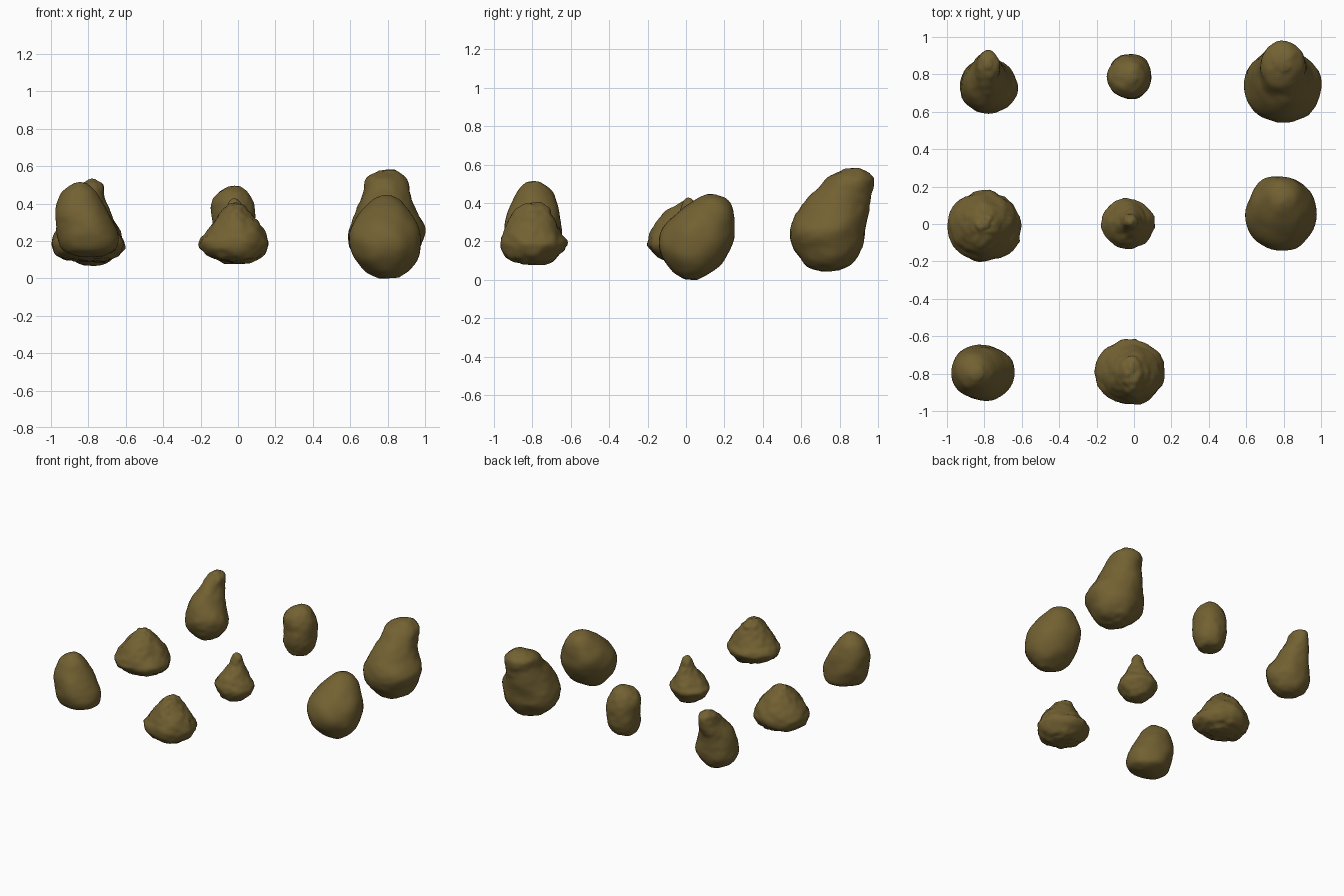
import bpy, bmesh, math
from mathutils import Vector, noise

# one olive-brown stone colour
stone = bpy.data.materials.new("olive_brown_stone")
stone.diffuse_color = (0.17, 0.12, 0.032, 1)

SEGMENTS, STEPS = 44, 6


def spline(a, b, c, d, t):
    """Catmull-Rom point between b and c."""
    return [0.5 * (2 * q + (r - p) * t + (2 * p - 5 * q + 4 * r - s) * t * t
                   + (3 * q - p - 3 * r + s) * t ** 3)
            for p, q, r, s in zip(a, b, c, d)]


def rock(name, rings, rough=0.004):
    """Loft a stone through rings of (z, x min, x max, y min, y max)."""
    n = len(rings)
    rows = []
    for i in range(n - 1):
        a, d = rings[max(i - 1, 0)], rings[min(i + 2, n - 1)]
        rows += [spline(a, rings[i], rings[i + 1], d, k / STEPS) for k in range(STEPS)]
    rows.append(rings[-1])

    bm = bmesh.new()
    loops = []
    for z, x0, x1, y0, y1 in rows:
        loop = []
        for s in range(SEGMENTS):
            t = 2 * math.pi * s / SEGMENTS
            loop.append(bm.verts.new(((x0 + x1) / 2 + (x1 - x0) / 2 * math.cos(t),
                                      (y0 + y1) / 2 + (y1 - y0) / 2 * math.sin(t), z)))
        loops.append(loop)
    for lo, hi in zip(loops, loops[1:]):
        for s in range(SEGMENTS):
            e = (s + 1) % SEGMENTS
            bm.faces.new((lo[s], lo[e], hi[e], hi[s]))
    # domed end caps
    for loop, row, sign in ((loops[0], rows[0], -1), (loops[-1], rows[-1], 1)):
        tip = bm.verts.new(((row[1] + row[2]) / 2, (row[3] + row[4]) / 2, row[0] + sign * 0.004))
        for s in range(SEGMENTS):
            bm.faces.new((loop[s], loop[(s + 1) % SEGMENTS], tip))
    bmesh.ops.recalc_face_normals(bm, faces=bm.faces)

    # broad lumps plus a finer weathered surface
    bm.normal_update()
    moves = [(v, v.normal * (0.011 * noise.noise(v.co * 9)
                             + rough * noise.noise(v.co * 28 + Vector((5, 3, 1)))))
             for v in bm.verts]
    for v, m in moves:
        v.co += m
        v.co.z = max(v.co.z, 0)
    for f in bm.faces:
        f.smooth = True

    mesh = bpy.data.meshes.new(name)
    bm.to_mesh(mesh)
    bm.free()
    mesh.materials.append(stone)
    ob = bpy.data.objects.new(name, mesh)
    bpy.context.collection.objects.link(ob)


# back row
rock("leaning_pointed_rock", [
    (.07, -.83, -.73, .69, .79), (.10, -.89, -.68, .64, .84), (.17, -.93, -.63, .60, .88),
    (.25, -.93, -.63, .59, .88), (.35, -.90, -.68, .63, .89), (.43, -.86, -.71, .70, .92),
    (.50, -.84, -.72, .77, .925), (.53, -.80, -.76, .83, .88)])
rock("small_pebble", [
    (.13, -.06, .01, .75, .82), (.15, -.105, .055, .705, .87), (.22, -.137, .085, .675, .905),
    (.31, -.14, .09, .67, .91), (.40, -.135, .085, .675, .90), (.46, -.105, .06, .705, .87),
    (.488, -.05, .01, .755, .82)])
rock("tall_leaning_boulder", [
    (.045, .75, .84, .70, .80), (.08, .68, .92, .62, .86), (.17, .60, .98, .56, .92),
    (.26, .59, 1.0, .54, .93), (.36, .63, .95, .58, .95), (.45, .67, .92, .66, .97),
    (.53, .68, .905, .74, .972), (.577, .75, .84, .82, .91)])

# middle row
rock("wide_rough_rock", [
    (.09, -.88, -.70, -.08, .08), (.12, -.96, -.64, -.15, .14), (.18, -1.0, -.60, -.20, .175),
    (.25, -.97, -.64, -.18, .16), (.33, -.91, -.69, -.13, .11), (.39, -.85, -.74, -.06, .05),
    (.41, -.82, -.77, -.03, .03)], rough=0.009)
rock("small_spired_rock", [
    (.08, -.07, .03, -.06, .05), (.11, -.12, .07, -.10, .09), (.18, -.175, .105, -.135, .135),
    (.23, -.15, .09, -.12, .12), (.29, -.10, .05, -.08, .09), (.35, -.07, .025, -.04, .06),
    (.40, -.055, .015, -.02, .045), (.42, -.035, -.005, 0, .025)], rough=0.006)
rock("smooth_boulder", [
    (.004, .75, .86, -.01, .06), (.04, .68, .92, -.07, .14), (.12, .62, .965, -.125, .21),
    (.20, .595, .975, -.145, .25), (.28, .61, .96, -.11, .26), (.36, .66, .92, -.03, .245),
    (.42, .72, .87, .05, .21), (.446, .77, .82, .11, .16)], rough=0.001)

# front row
rock("rounded_wedge_rock", [
    (.12, -.85, -.72, -.84, -.74), (.15, -.93, -.65, -.91, -.67), (.22, -.965, -.635, -.94, -.65),
    (.30, -.975, -.67, -.94, -.65), (.38, -.97, -.71, -.92, -.66), (.46, -.94, -.76, -.88, -.70),
    (.505, -.88, -.81, -.83, -.76)], rough=0.002)
rock("low_rough_rock", [
    (.085, -.05, .07, -.86, -.75), (.11, -.14, .12, -.93, -.68), (.18, -.205, .165, -.965, -.615),
    (.25, -.17, .14, -.945, -.65), (.33, -.11, .08, -.91, -.69), (.38, -.06, .04, -.87, -.72),
    (.40, -.03, .0, -.83, -.77)], rough=0.009)
